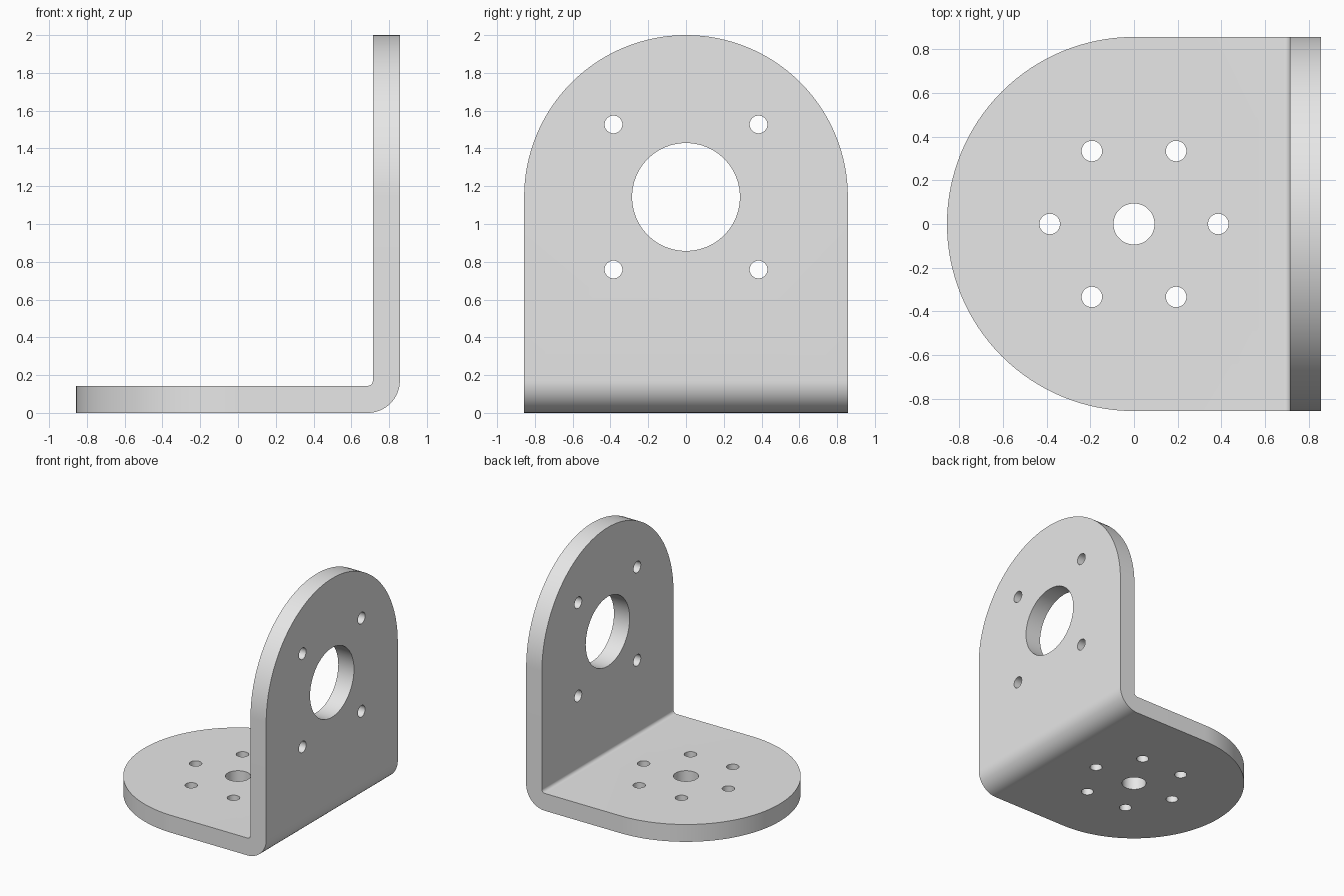
import bpy, bmesh
from math import pi, sin, cos, radians
from mathutils import Vector

cube = bpy.data.objects.get("Cube")
if cube:
    bpy.data.objects.remove(cube, do_unlink=True)

HALF = 0.857            # half width, also the radius of both rounded ends
THICK = 0.143           # sheet thickness
INNER, OUTER = 0.028, 0.171   # bend radii
AXIS_Z = 1.143          # centre height of the upright's large hole


def arc(cx, cy, r, start, end, steps):
    """Points on an arc, angles in degrees."""
    angles = [radians(start + (end - start) * i / steps) for i in range(steps + 1)]
    return [(cx + r * cos(a), cy + r * sin(a)) for a in angles]


def prism(name, outline, place, sweep):
    """Extrude a 2D outline, placed in space by a function, along a vector."""
    bm = bmesh.new()
    face = bm.faces.new([bm.verts.new(place(u, v)) for u, v in outline])
    grown = bmesh.ops.extrude_face_region(bm, geom=[face])["geom"]
    moved = [g for g in grown if isinstance(g, bmesh.types.BMVert)]
    bmesh.ops.translate(bm, verts=moved, vec=Vector(sweep))
    bmesh.ops.recalc_face_normals(bm, faces=bm.faces)
    mesh = bpy.data.meshes.new(name)
    bm.to_mesh(mesh)
    bm.free()
    obj = bpy.data.objects.new(name, mesh)
    bpy.context.collection.objects.link(obj)
    return obj


def combine(target, cutter, operation):
    """Apply a boolean and remove the cutter."""
    cutter.hide_render = True
    mod = target.modifiers.new("cut", "BOOLEAN")
    mod.operation, mod.solver, mod.object = operation, "EXACT", cutter
    bpy.context.view_layer.objects.active = target
    bpy.ops.object.modifier_apply(modifier=mod.name)
    bpy.data.objects.remove(cutter, do_unlink=True)


def in_plan(u, v):
    return (u, v, -0.1)


def in_side(u, v):
    return (0.5, u, v)


# Bent sheet: L profile swept across the width
inside = HALF - THICK
profile = [(-1, 0)]
profile += arc(HALF - OUTER, OUTER, OUTER, -90, 0, 16)
profile += [(HALF, 2.1), (inside, 2.1)]
profile += arc(inside - INNER, THICK + INNER, INNER, 0, -90, 8)
profile += [(-1, THICK)]
bracket = prism("bracket", profile, lambda u, v: (u, -0.9, v), (0, 1.8, 0))

# Trim the base to its rounded outline
plan = arc(0, 0, HALF, 90, 270, 64) + [(1, -HALF), (1, HALF)]
combine(bracket, prism("base_outline", plan, in_plan, (0, 0, 2.4)), "INTERSECT")

# Trim the upright to its rounded top
side = arc(0, AXIS_Z, HALF, 0, 180, 64)
side += [(-0.95, AXIS_Z), (-0.95, -0.1), (0.95, -0.1), (0.95, AXIS_Z)]
combine(bracket, prism("upright_outline", side, lambda u, v: (-1.1, u, v),
                       (2.2, 0, 0)), "INTERSECT")


def drill(u, v, r, place, sweep):
    circle = arc(u, v, r, 0, 360, 48)[:-1]
    combine(bracket, prism("drill", circle, place, sweep), "DIFFERENCE")


# Base holes: centre bore and a ring of six
drill(0, 0, 0.094, in_plan, (0, 0, 0.4))
for i in range(6):
    a = i * pi / 3
    drill(0.386 * cos(a), 0.386 * sin(a), 0.047, in_plan, (0, 0, 0.4))

# Upright holes: large bore and four screw holes
drill(0, AXIS_Z, 0.286, in_side, (0.5, 0, 0))
for sy in (-1, 1):
    for sz in (-1, 1):
        drill(sy * 0.384, AXIS_Z + sz * 0.384, 0.047, in_side, (0.5, 0, 0))

# Plain grey metal
grey = bpy.data.materials.new("light grey")
grey.use_nodes = True
colour = (0.8, 0.8, 0.8, 1)
grey.diffuse_color = colour
grey.node_tree.nodes["Principled BSDF"].inputs["Base Color"].default_value = colour
bracket.data.materials.clear()
bracket.data.materials.append(grey)

# Smooth curved walls, sharp rims
bpy.ops.object.select_all(action="DESELECT")
bracket.select_set(True)
bpy.context.view_layer.objects.active = bracket
bpy.ops.object.shade_smooth_by_angle(angle=radians(30))
